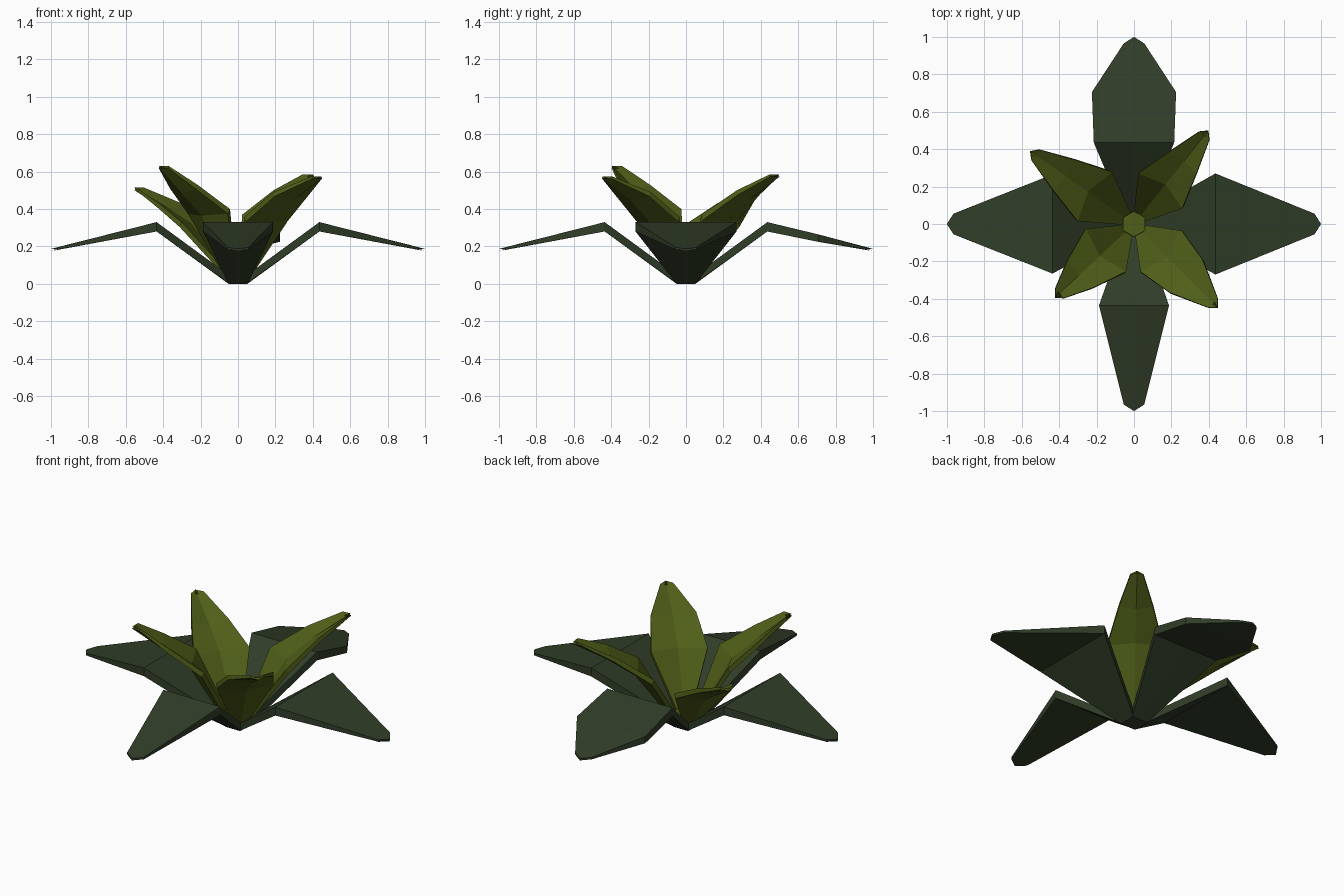
import bpy, bmesh, math

if "Cube" in bpy.data.objects:
    bpy.data.objects.remove(bpy.data.objects["Cube"])


def material(name, rgb):
    m = bpy.data.materials.new(name)
    m.diffuse_color = (*rgb, 1)
    m.use_nodes = True
    m.node_tree.nodes["Principled BSDF"].inputs["Base Color"].default_value = m.diffuse_color
    return m


dark = material("dark_green", (0.030, 0.047, 0.021))
olive = material("olive_green", (0.078, 0.112, 0.009))


def leaf(name, angle, stations, mat):
    """Loft six-point sections: (r, z, half width, rib dr, rib dz, under dr, under dz)."""
    bm = bmesh.new()
    a = math.radians(angle)
    c, s = math.cos(a), math.sin(a)
    rings = []
    for r, z, w, rib_r, rib_z, ur, uz in stations:
        pts = [(r, w, z), (r + rib_r, 0, z + rib_z), (r, -w, z)]
        pts += [(x + ur, y, h + uz) for x, y, h in reversed(pts)]
        rings.append([bm.verts.new((x * c - y * s, x * s + y * c, h)) for x, y, h in pts])
    for p, q in zip(rings, rings[1:]):
        for i in range(6):
            j = (i + 1) % 6
            bm.faces.new((p[i], p[j], q[j], q[i]))
    bm.faces.new(rings[0])
    bm.faces.new(rings[-1])
    bmesh.ops.recalc_face_normals(bm, faces=bm.faces)
    me = bpy.data.meshes.new(name)
    bm.to_mesh(me)
    bm.free()
    me.materials.append(mat)
    bpy.context.collection.objects.link(bpy.data.objects.new(name, me))


# Outer drooping leaves: angle, half width at bend, optional broad shoulder
for name, angle, w, shoulder in (("right", 0, 0.27, None), ("back", 90, 0.215, 0.225),
                                 ("left", 180, 0.265, None), ("front", 270, 0.187, None)):
    st = [(0.0, 0.03, 0.05, 0, 0, 0, -0.03),
          (0.045, 0.045, 0.05, 0.005, 0, 0, -0.045),
          (0.435, 0.33, w, 0, 0, 0, -0.05)]
    if shoulder:
        st.append((0.705, 0.265, shoulder, 0, 0, 0, -0.04))
    st.append((0.965, 0.195, 0.055, 0.035, -0.008, 0, -0.012))
    leaf("outer_leaf_" + name, angle, st, dark)

# Inner upright leaves: angle, then (r, z, half width) at bend and middle, (r, z) at tip
for name, angle, bend, mid, tip in (
        ("back_right", 51.5, (0.225, 0.37, 0.15), (0.42, 0.50, 0.092), (0.64, 0.59)),
        ("front_right", -45, (0.205, 0.36, 0.155), (0.39, 0.49, 0.125), (0.635, 0.58)),
        ("front_left", 223, (0.205, 0.40, 0.157), (0.39, 0.53, 0.10), (0.58, 0.635)),
        ("back_left", 145, (0.255, 0.33, 0.16), (0.44, 0.43, 0.105), (0.68, 0.52))):
    st = [(0.0, 0.06, 0.04, 0, 0, 0, -0.03),
          (0.05, 0.07, 0.04, 0.015, 0, 0.012, -0.025),
          (*bend, 0.045, -0.01, 0.015, -0.025),
          (*mid, 0.01, -0.025, 0.012, -0.022),
          (tip[0] - 0.04, tip[1] - 0.005, 0.036, 0.035, 0.0, 0.004, -0.012)]
    leaf("inner_leaf_" + name, angle, st, olive)

# Small hub where the inner leaves meet
bpy.ops.mesh.primitive_cylinder_add(vertices=6, radius=0.068, depth=0.04, location=(0, 0, 0.065))
hub = bpy.context.object
hub.name = "leaf_hub"
hub.data.materials.append(olive)
